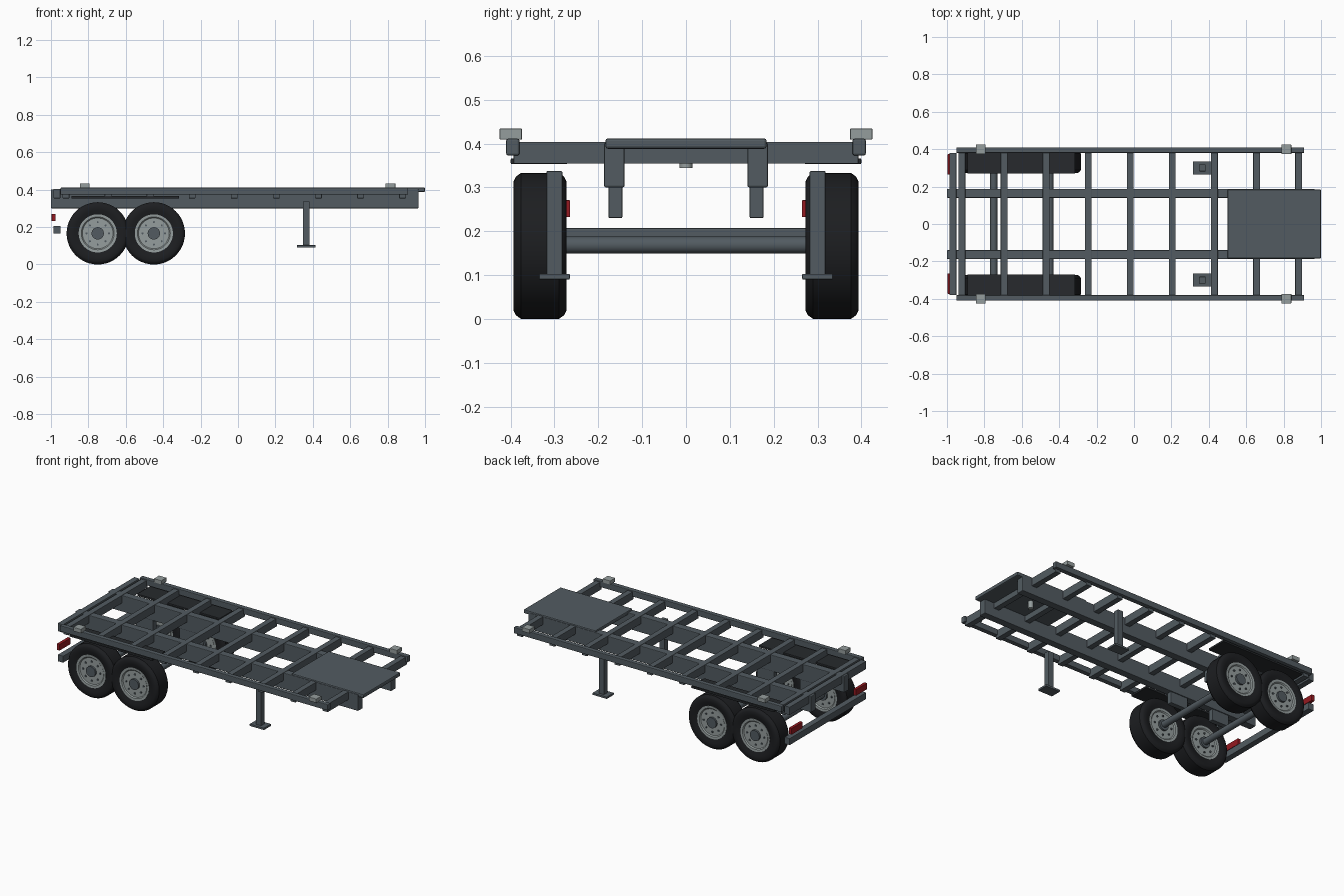
import bpy, bmesh
from math import cos, sin, pi, radians
from mathutils import Matrix

if "Cube" in bpy.data.objects:
    bpy.data.objects.remove(bpy.data.objects["Cube"])


def material(name, color):
    m = bpy.data.materials.new(name)
    m.diffuse_color = (*color, 1)
    m.use_nodes = True
    m.node_tree.nodes["Principled BSDF"].inputs["Base Color"].default_value = m.diffuse_color
    return m


STEEL = material("steel", (0.085, 0.105, 0.12))
RUBBER = material("rubber", (0.012, 0.013, 0.015))
DARK = material("dark_guard", (0.02, 0.023, 0.026))
ALLOY = material("alloy", (0.30, 0.34, 0.34))
RED = material("red_lens", (0.30, 0.01, 0.015))


def finish(bm, name, mat, smooth=False):
    mesh = bpy.data.meshes.new(name)
    bmesh.ops.recalc_face_normals(bm, faces=bm.faces)
    bm.to_mesh(mesh)
    bm.free()
    ob = bpy.data.objects.new(name, mesh)
    bpy.context.collection.objects.link(ob)
    mesh.materials.append(mat)
    if smooth:
        bpy.ops.object.select_all(action='DESELECT')
        ob.select_set(True)
        bpy.context.view_layer.objects.active = ob
        bpy.ops.object.shade_smooth_by_angle(angle=radians(35))
    return ob


def box(name, x, y, z, mat=STEEL, bevel=0.003):
    """Box from (min, max) ranges on each axis."""
    bm = bmesh.new()
    bmesh.ops.create_cube(bm, size=1)
    for v in bm.verts:
        for i, (lo, hi) in enumerate((x, y, z)):
            v.co[i] = (lo + hi) / 2 + v.co[i] * (hi - lo)
    if bevel:
        bmesh.ops.bevel(bm, geom=bm.edges[:], offset=bevel, segments=2,
                        profile=0.5, affect='EDGES')
    return finish(bm, name, mat)


def pair(name, x, y, z, mat=STEEL, bevel=0.003):
    """The same box on both sides of the centre line."""
    box(name + "_left", x, y, z, mat, bevel)
    box(name + "_right", x, (-y[1], -y[0]), z, mat, bevel)


def cylinder(name, center, r, depth, mat, axis='Y', seg=24):
    bm = bmesh.new()
    m = Matrix.Translation(center)
    if axis == 'Y':
        m = m @ Matrix.Rotation(pi / 2, 4, 'X')
    bmesh.ops.create_cone(bm, cap_ends=True, segments=seg, radius1=r,
                          radius2=r, depth=depth, matrix=m)
    return finish(bm, name, mat, True)


def lathe(name, profile, center, mat, closed, seg=48):
    """Turn a (radius, y) profile around the wheel axle."""
    bm = bmesh.new()
    rings = [[bm.verts.new((center[0] + r * cos(2 * pi * k / seg), center[1] + y,
                            center[2] + r * sin(2 * pi * k / seg)))
              for k in range(seg)] for r, y in profile]
    n = len(rings)
    for i in range(n if closed else n - 1):
        a, b = rings[i], rings[(i + 1) % n]
        for k in range(seg):
            j = (k + 1) % seg
            bm.faces.new((a[k], a[j], b[j], b[k]))
    if not closed:
        bm.faces.new(rings[0])
        bm.faces.new(rings[-1])
    return finish(bm, name, mat, True)


# Chassis rails, side rails and coupling plate
pair("main_rail", (-1.0, 0.965), (0.14, 0.187), (0.30, 0.402), bevel=0.004)
pair("side_rail", (-0.95, 0.91), (0.38, 0.41), (0.373, 0.411), bevel=0.004)
box("coupling_plate", (0.5, 1.0), (-0.184, 0.184), (0.388, 0.412), bevel=0.006)
cylinder("king_pin", (0.75, 0, 0.367), 0.015, 0.045, ALLOY, 'Z')

# Cross members
for i, x in enumerate([-0.968] + [-0.92 + 0.225 * k for k in range(9)]):
    half = 0.38 if i == 0 else 0.393
    box(f"cross_member_{i}", (x - 0.018, x + 0.018), (-half, half),
        (0.354, 0.404), bevel=0.002)

# Container locks
for tag, x in (("rear", -0.82), ("front", 0.815)):
    pair(f"container_lock_{tag}", (x - 0.026, x + 0.026), (0.374, 0.425),
         (0.409, 0.434), ALLOY, 0.002)

# Landing legs
pair("landing_leg", (0.347, 0.383), (0.282, 0.318), (0.095, 0.337), bevel=0.002)
pair("landing_foot", (0.315, 0.415), (0.265, 0.335), (0.09, 0.103), bevel=0.002)

# Rear bumper, lamps and mud guards
box("rear_bumper", (-0.986, -0.948), (-0.38, 0.38), (0.165, 0.207))
pair("tail_lamp", (-0.996, -0.976), (0.264, 0.374), (0.232, 0.271), RED, 0.002)
pair("mud_guard", (-0.89, -0.315), (0.27, 0.40), (0.353, 0.366), DARK, 0.003)

# Axles, suspension hangers and wheels
R = 0.1665
TYRE = [(0.098, -0.05), (0.125, -0.058), (0.148, -0.06), (0.158, -0.055), (R, -0.043),
        (R, 0.043), (0.158, 0.055), (0.148, 0.06), (0.125, 0.058), (0.098, 0.05)]
RIM = [(0.035, -0.046), (0.082, -0.046), (0.088, -0.052), (0.102, -0.053),
       (0.102, 0.053), (0.088, 0.052), (0.082, 0.046), (0.035, 0.046)]
for tag, x in (("rear", -0.75), ("front", -0.45)):
    cylinder(f"axle_{tag}", (x, 0, R + 0.002), 0.0195, 0.66, STEEL)
    pair(f"suspension_hanger_{tag}", (x - 0.06, x + 0.06), (0.145, 0.177), (0.23, 0.305))
    for side, s in (("left", 1), ("right", -1)):
        c = (x, s * 0.333, R)
        name = f"{tag}_{side}"
        lathe("tyre_" + name, TYRE, c, RUBBER, True)
        lathe("rim_" + name, RIM, c, ALLOY, False)
        cylinder("hub_" + name, c, 0.033, 0.116, STEEL)
        for k in range(8):
            a = 2 * pi * k / 8
            cylinder(f"wheel_nut_{name}_{k}", (x + 0.06 * cos(a), c[1], R + 0.06 * sin(a)),
                     0.006, 0.104, STEEL, seg=6)
